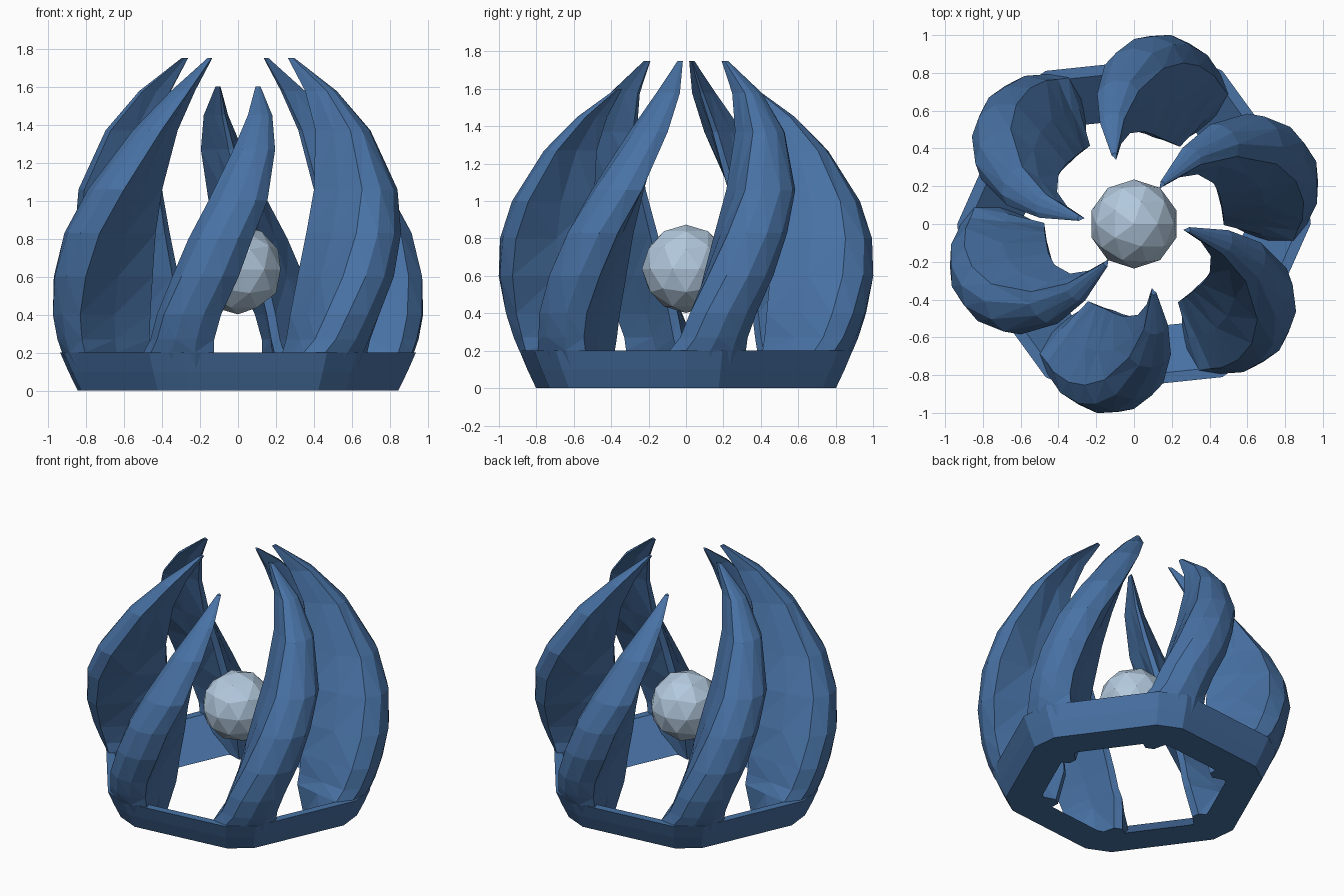
import bpy, bmesh, math
from mathutils import Vector

if "Cube" in bpy.data.objects:
    bpy.data.objects.remove(bpy.data.objects["Cube"])


def material(name, rgb):
    m = bpy.data.materials.new(name)
    m.diffuse_color = (*rgb, 1)
    m.use_nodes = True
    m.node_tree.nodes["Principled BSDF"].inputs["Base Color"].default_value = m.diffuse_color
    return m


BLUE = material("steel blue", (0.065, 0.168, 0.375))
PALE = material("pale blue grey", (0.45, 0.585, 0.73))


def loft(name, loops, mat, close=False):
    """Skin a list of equal point loops; cap the ends or close into a ring."""
    bm = bmesh.new()
    rows = [[bm.verts.new(p) for p in loop] for loop in loops]
    n = len(rows[0])
    pairs = list(zip(rows, rows[1:]))
    if close:
        pairs.append((rows[-1], rows[0]))
    for a, b in pairs:
        for i in range(n):
            j = (i + 1) % n
            bm.faces.new((a[i], a[j], b[j], b[i]))
    if not close:
        bm.faces.new(rows[0][::-1])
        bm.faces.new(rows[-1])
    bmesh.ops.triangulate(bm, faces=bm.faces[:])
    bmesh.ops.recalc_face_normals(bm, faces=bm.faces[:])
    me = bpy.data.meshes.new(name)
    bm.to_mesh(me)
    bm.free()
    me.materials.append(mat)
    ob = bpy.data.objects.new(name, me)
    bpy.context.collection.objects.link(ob)
    return ob


# Claw rows: height, twist in degrees, outer radius, inner radius, half width
ROWS = [
    (0.0, 0, 0.825, 0.53, 0.21),
    (0.2, 2, 0.935, 0.47, 0.205),
    (0.27, 4, 0.965, 0.47, 0.182),
    (0.4, 7, 1.0, 0.47, 0.18),
    (0.6, 13, 1.02, 0.47, 0.18),
    (0.8, 18, 1.0, 0.48, 0.17),
    (1.0, 24, 0.93, 0.49, 0.155),
    (1.27, 31, 0.765, 0.48, 0.11),
    (1.45, 36, 0.595, 0.43, 0.065),
    (1.6, 40, 0.39, 0.355, 0.014),
]
# Rounded outer ridge, hollow leading side, thin inner edge (depth, side)
SECTION = [(0, 0.0), (0.05, 0.6), (0.2, 1.0), (0.6, 0.35), (1, -0.08),
           (1, -0.35), (0.6, -0.72), (0.24, -1.0), (0.06, -0.62)]


def claw(name, base_angle, tip_z, tip_r, twist):
    loops = []
    for z, ang, r_out, r_in, w in ROWS:
        t = max(0.0, z - 0.6)
        zz = z + t * (tip_z - 1.6)
        shift = (tip_r - 0.37) * t ** 2
        r_out, r_in = r_out + shift, r_in + shift
        a = math.radians(base_angle + ang + (twist - 40) * t)
        rad = Vector((math.cos(a), math.sin(a), 0))
        tan = Vector((-math.sin(a), math.cos(a), 0))
        d = r_out - r_in
        loops.append([rad * (r_out - f * d) + tan * (s * w)
                      + Vector((0, 0, zz)) for f, s in SECTION])
    return loft(name, loops, BLUE)


# Six twisted claws, in three opposite pairs
PAIRS = [(66, 1.6, 0.37, 40), (6, 1.75, 0.25, 49), (-54, 1.75, 0.28, 48)]
for k, (angle, tz, tr, tw) in enumerate(PAIRS):
    for half in range(2):
        claw(f"claw_{2 * k + half + 1}", angle + 180 * half, tz, tr, tw)

# Hexagonal base ring, sloping inwards to a thin upper rim
PROFILE = [(0.77, 0.0), (0.815, 0.10), (0.855, 0.2), (0.80, 0.2), (0.55, 0.0)]
ring = []
for k in range(6):
    for off in (-24, 24):
        a = math.radians(36 + 60 * k + off)
        c = math.cos(math.radians(24))
        ring.append([Vector((r / c * math.cos(a), r / c * math.sin(a), z))
                     for r, z in PROFILE])
loft("base_ring", ring, BLUE, close=True)

# Faceted ball held inside the claws
bpy.ops.mesh.primitive_ico_sphere_add(subdivisions=2, radius=0.236,
                                      location=(0, 0, 0.638))
ball = bpy.context.object
ball.name = "centre_ball"
ball.data.materials.append(PALE)
